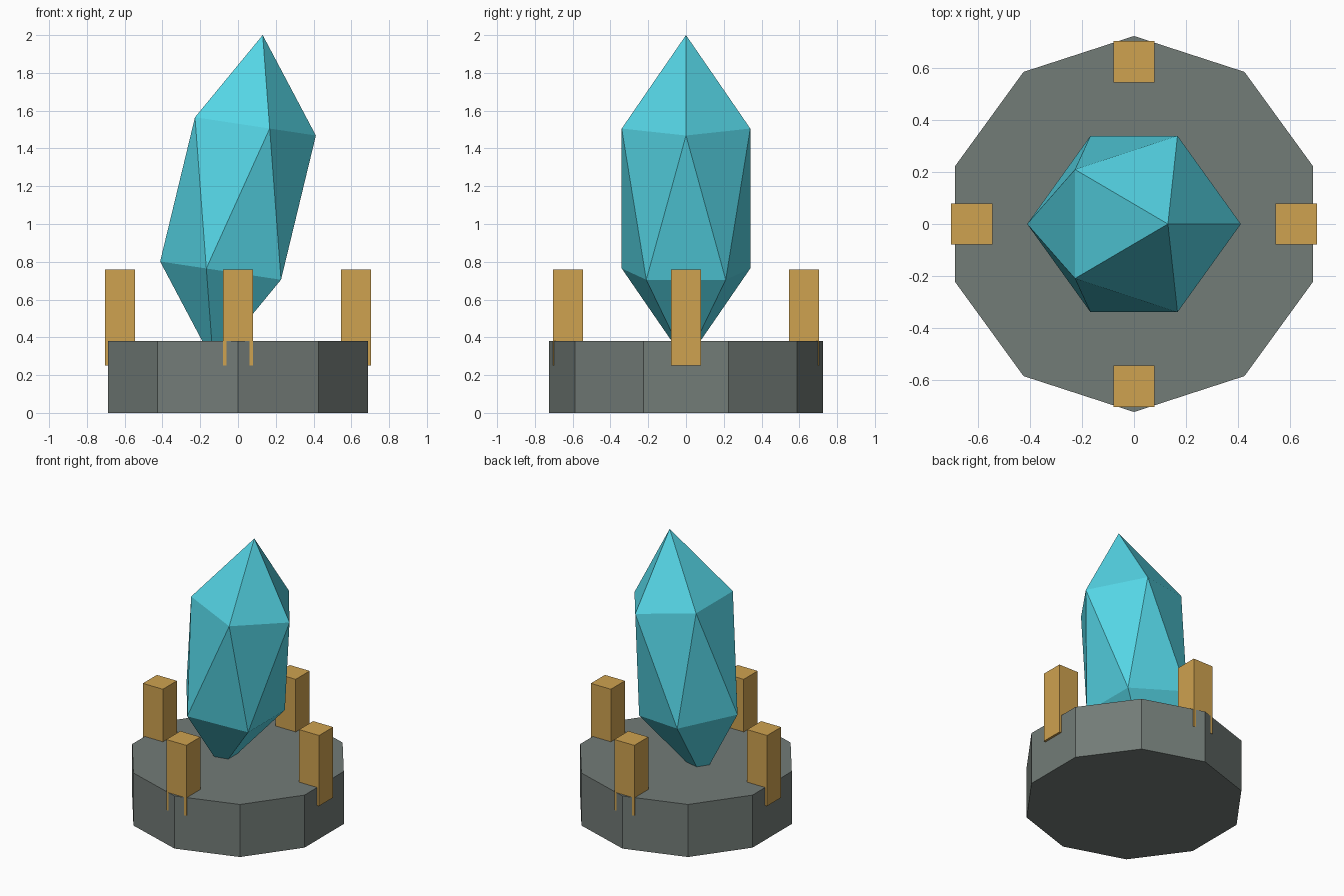
import bpy
from math import cos, sin, pi

if "Cube" in bpy.data.objects:
    bpy.data.objects.remove(bpy.data.objects["Cube"])


def material(name, rgb):
    mat = bpy.data.materials.new(name)
    mat.diffuse_color = (*rgb, 1)
    mat.use_nodes = True
    mat.node_tree.nodes["Principled BSDF"].inputs["Base Color"].default_value = mat.diffuse_color
    return mat


def finish(name, mat):
    obj = bpy.context.object
    obj.name = name
    obj.data.materials.append(mat)
    return obj


stone = material("stone", (0.17, 0.20, 0.185))
gold = material("gold", (0.62, 0.36, 0.08))
blue = material("crystal_blue", (0.09, 0.66, 0.78))

# Ten-sided pedestal, one corner pointing to the front
bpy.ops.mesh.primitive_cylinder_add(vertices=10, radius=0.725, depth=0.38, location=(0, 0, 0.19))
finish("pedestal", stone)

# Tilted crystal: a stretched icosahedron with its tip sunk in the pedestal
bpy.ops.mesh.primitive_ico_sphere_add(subdivisions=1, radius=1, location=(0, 0, 1.135),
                                      rotation=(0, 0.15, 0))
crystal = finish("crystal", blue)
crystal.scale = (0.4, 0.4, 0.875)

# Four square posts around the rim
for i, side in enumerate(("right", "back", "left", "front")):
    a = i * pi / 2
    bpy.ops.mesh.primitive_cube_add(size=1, location=(0.625 * cos(a), 0.625 * sin(a), 0.505))
    post = finish(f"post_{side}", gold)
    post.scale = (0.16, 0.16, 0.51)
